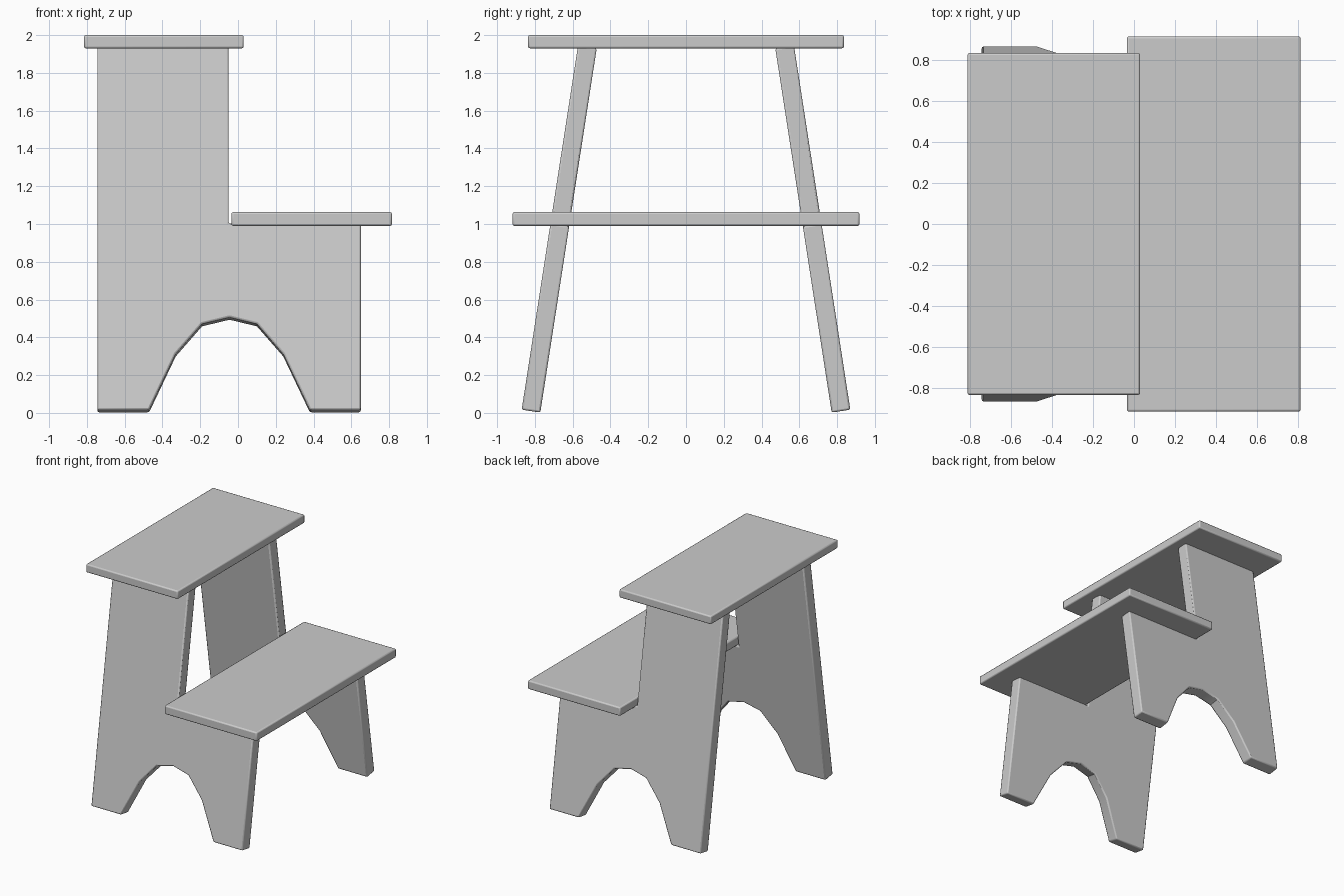
import bpy, bmesh, math

if "Cube" in bpy.data.objects:
    bpy.data.objects.remove(bpy.data.objects["Cube"])

TILT = math.radians(8.8)
THICK = 0.1


def finish(name, bm, bevel):
    bmesh.ops.recalc_face_normals(bm, faces=bm.faces[:])
    mesh = bpy.data.meshes.new(name)
    bm.to_mesh(mesh)
    bm.free()
    ob = bpy.data.objects.new(name, mesh)
    bpy.context.collection.objects.link(ob)
    mod = ob.modifiers.new("soft_edges", 'BEVEL')
    mod.width = bevel
    mod.segments = 2
    mod.limit_method = 'ANGLE'
    mod.angle_limit = math.radians(40)
    bpy.ops.object.select_all(action='DESELECT')
    ob.select_set(True)
    bpy.context.view_layer.objects.active = ob
    bpy.ops.object.shade_smooth_by_angle(angle=math.radians(30))
    return ob


def board(name, x0, x1, half_y, z0, z1):
    bm = bmesh.new()
    bmesh.ops.create_cube(bm, size=1)
    for v in bm.verts:
        v.co.x = x1 if v.co.x > 0 else x0
        v.co.y = half_y if v.co.y > 0 else -half_y
        v.co.z = z1 if v.co.z > 0 else z0
    return finish(name, bm, 0.01)


# Side profile (x, z on the outer face) with a faceted arch between the feet
PROFILE = [(-0.745, 0.017), (-0.47, 0.017), (-0.33, 0.312), (-0.19, 0.472),
           (-0.045, 0.507), (0.10, 0.472), (0.24, 0.312), (0.38, 0.017),
           (0.65, 0.017), (0.65, 1.003), (-0.05, 1.003), (-0.05, 1.945),
           (-0.745, 1.945)]


def side_panel(name, side):
    bm = bmesh.new()
    outer, inner = [], []
    for x, z in PROFILE:
        y = 0.87 - (z - 0.017) * math.tan(TILT)
        outer.append(bm.verts.new((x, side * y, z)))
        inner.append(bm.verts.new((x, side * (y - THICK * math.cos(TILT)),
                                   z - THICK * math.sin(TILT))))
    bm.faces.new(outer)
    bm.faces.new(inner[::-1])
    n = len(PROFILE)
    for i in range(n):
        j = (i + 1) % n
        bm.faces.new((outer[i], inner[i], inner[j], outer[j]))
    return finish(name, bm, 0.01)


# Leaning side panels
side_panel("front_side_panel", -1)
side_panel("back_side_panel", 1)

# Treads
board("upper_step", -0.815, 0.03, 0.836, 1.93, 2.0)
board("lower_step", -0.035, 0.815, 0.918, 0.99, 1.063)
